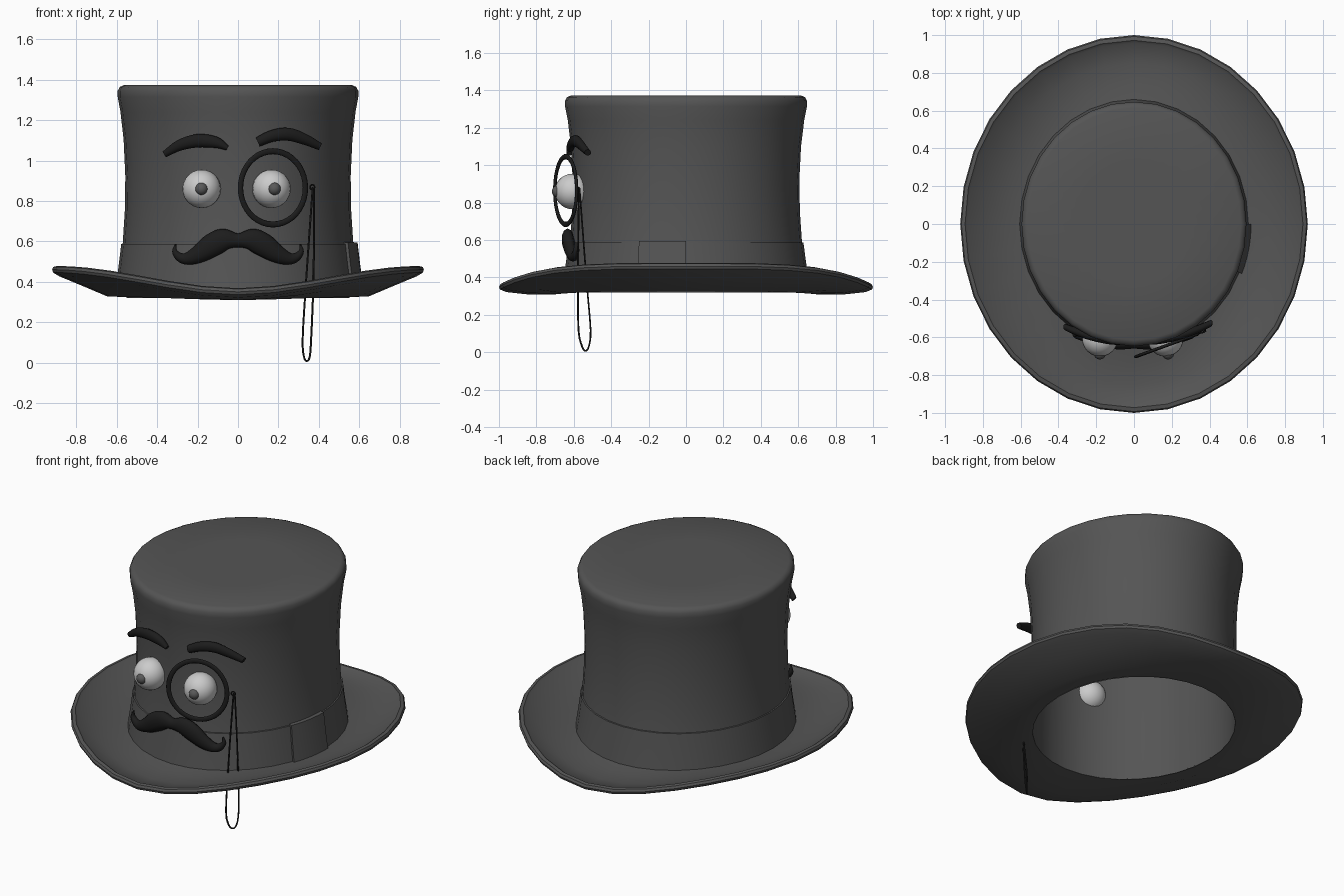
import bpy, bmesh
from math import sin, cos, pi, radians, sqrt
from mathutils import Vector

if "Cube" in bpy.data.objects:
    bpy.data.objects.remove(bpy.data.objects["Cube"])

N = 32          # sides around the hat
XS = 0.92       # hat is an oval: narrower in x than in y


def material(name, v):
    m = bpy.data.materials.new(name)
    m.diffuse_color = (v, v, v, 1)
    m.use_nodes = True
    m.node_tree.nodes["Principled BSDF"].inputs["Base Color"].default_value = m.diffuse_color
    return m


FELT = material("felt", 0.09)
BLACK = material("black", 0.012)
WHITE = material("eye_white", 0.8)
DARK = material("pupil_grey", 0.1)


def finish(name, verts, faces, mat, angle=40):
    me = bpy.data.meshes.new(name)
    me.from_pydata(verts, [], faces)
    bm = bmesh.new()
    bm.from_mesh(me)
    bmesh.ops.recalc_face_normals(bm, faces=bm.faces)
    bm.to_mesh(me)
    bm.free()
    ob = bpy.data.objects.new(name, me)
    bpy.context.collection.objects.link(ob)
    style(ob, name, mat, angle)
    return ob


def style(ob, name, mat, angle=40):
    ob.name = name
    ob.data.materials.clear()
    ob.data.materials.append(mat)
    bpy.ops.object.select_all(action='DESELECT')
    ob.select_set(True)
    bpy.context.view_layer.objects.active = ob
    bpy.ops.object.shade_smooth_by_angle(angle=radians(angle))


def lift(a):
    # brim curls up at the sides
    t = abs(cos(a))
    return 0.11 * t * t * (3 - 2 * t)


def grid_faces(rows, cols, close_rows, close_cols):
    return [(i * cols + j, i * cols + (j + 1) % cols,
             (i + 1) % rows * cols + (j + 1) % cols, (i + 1) % rows * cols + j)
            for i in range(rows if close_rows else rows - 1)
            for j in range(cols if close_cols else cols - 1)]


def oval_loft(name, profile, mat, closed=False, arc=None, caps=()):
    # profile entries: radius, height, share of the brim lift
    if arc:
        angs = [radians(arc[0] + (arc[1] - arc[0]) * i / 6) for i in range(7)]
    else:
        angs = [2 * pi * i / N for i in range(N)]
    n, k = len(profile), len(angs)
    verts = [(XS * r * cos(a), r * sin(a), z + w * lift(a))
             for r, z, w in profile for a in angs]
    faces = grid_faces(n, k, closed, arc is None)
    for c in caps:
        faces.append([c * k + j for j in range(k)])
    if arc:
        faces += [[i * k for i in range(n)], [i * k + k - 1 for i in range(n)]]
    return finish(name, verts, faces, mat)


def smooth_path(pts, steps=4, closed=False):
    # Catmull-Rom through the given points
    p = [Vector(q) for q in pts]
    p = [p[-1]] + p + p[:2] if closed else [2 * p[0] - p[1]] + p + [2 * p[-1] - p[-2]]
    out = []
    for a, b, c, d in zip(p, p[1:], p[2:], p[3:]):
        for s in range(steps):
            t = s / steps
            out.append(0.5 * (2 * b + (c - a) * t + (2 * a - 5 * b + 4 * c - d) * t * t
                              + (3 * b - a - 3 * c + d) * t ** 3))
    return out if closed else out + [p[-2]]


def hair(name, pts, y0, bend, depth, sides=10):
    # tapered tuft; points are x, z, half width, bent round the crown
    path = smooth_path(pts)
    big = max(q.z for q in path)
    verts = []
    for i, q in enumerate(path):
        d = path[min(i + 1, len(path) - 1)] - path[max(i - 1, 0)]
        length = sqrt(d.x ** 2 + d.y ** 2)
        nx, nz = -d.y / length, d.x / length
        for j in range(sides):
            a = 2 * pi * j / sides
            w = q.z * cos(a)
            y = y0 + bend * q.x ** 2 + depth * sqrt(max(q.z, 0) / big) * sin(a)
            verts.append((q.x + nx * w, y, q.y + nz * w))
    n = len(path)
    faces = grid_faces(n, sides, False, True)
    faces += [list(range(sides)), list(range((n - 1) * sides, n * sides))]
    return finish(name, verts, faces, BLACK, 60)


# Crown: outer wall with rounded top, plus the hollow inside
oval_loft("crown", [(0.655, .36, 0), (.638, .45, 0), (.62, .59, 0), (.609, .75, 0),
                    (.606, .92, 0), (.615, 1.1, 0), (.632, 1.24, 0), (.647, 1.315, 0),
                    (.647, 1.345, 0), (.636, 1.364, 0), (.615, 1.373, 0), (.3, 1.366, 0)],
          FELT, caps=(11,))
oval_loft("crown_lining", [(.60, .32, 0), (.602, .45, 0), (.6, .6, 0), (.594, .92, 0),
                           (.605, 1.1, 0), (.625, 1.3, 0), (.615, 1.35, 0)],
          FELT, caps=(6,))

# Brim: shallow dish with a rolled lip
oval_loft("brim", [(.60, .32, .05), (.70, .31, .15), (.85, .31, .68), (.96, .322, .95),
                   (.995, .336, 1), (1.0, .35, 1), (.993, .364, 1), (.972, .368, 1),
                   (.958, .357, 1), (.85, .345, .65), (.74, .352, .25), (.645, .37, .05)],
          FELT)

# Ribbon band and its flat overlap on the right side
oval_loft("band", [(.617, .588, 0), (.628, .586, 0), (.642, .48, 0), (.66, .365, 0)], FELT)
oval_loft("band_overlap", [(.62, .596, 0), (.643, .594, 0), (.658, .48, 0), (.675, .37, 0),
                           (.645, .37, 0)], FELT, closed=True, arc=(-23, 0))

# Eyes and pupils
for side, x, px in (("left", -.18, -.181), ("right", .166, .18)):
    for part, cx, cy, r, mat in (("eye", x, -.607, .095, WHITE),
                                 ("pupil", px, -.685, .032, DARK)):
        bpy.ops.mesh.primitive_uv_sphere_add(segments=24, ring_count=14, radius=r,
                                             location=(cx, cy, .86))
        style(bpy.context.object, part + "_" + side, mat)

# Eyebrows
hair("eyebrow_left", [(-.365, 1.03, .016), (-.29, 1.075, .027), (-.2, 1.098, .033),
                      (-.11, 1.09, .028), (-.052, 1.062, .012)], -.625, .6, .024)
hair("eyebrow_right", [(.098, 1.092, .024), (.17, 1.122, .029), (.25, 1.13, .032),
                       (.33, 1.105, .027), (.408, 1.068, .018)], -.625, .6, .024)

# Moustache, mirrored from one half
half = [(.07, .608, .055), (.13, .58, .058), (.19, .54, .046), (.25, .515, .031),
        (.29, .523, .022), (.313, .552, .013), (.308, .587, .003)]
hair("moustache", [(-x, z, w) for x, z, w in reversed(half)] + [(0, .605, .034)] + half,
     -.635, .5, .034)

# Monocle: flattened ring turned to follow the crown
bpy.ops.mesh.primitive_torus_add(major_segments=40, minor_segments=8, major_radius=.171,
                                 minor_radius=.014, location=(.173, -.643, .865),
                                 rotation=(pi / 2, 0, radians(20)))
ring = bpy.context.object
ring.scale = (1, 1.06, .6)
style(ring, "monocle_ring", BLACK, 60)
bpy.ops.mesh.primitive_torus_add(major_segments=16, minor_segments=6, major_radius=.012,
                                 minor_radius=.004, location=(.368, -.572, .868),
                                 rotation=(pi / 2, 0, radians(20)))
style(bpy.context.object, "cord_eyelet", BLACK, 60)

# Hanging cord loop
cord = smooth_path([(.37, -.572, .87), (.352, -.576, .62), (.334, -.577, .36), (.32, -.575, .12),
                    (.326, -.555, .03), (.341, -.537, .008), (.355, -.52, .03), (.362, -.51, .12),
                    (.372, -.53, .36), (.376, -.55, .62), (.376, -.568, .86)], 3)
cu = bpy.data.curves.new("monocle_cord", 'CURVE')
cu.dimensions = '3D'
cu.bevel_depth = .005
cu.bevel_resolution = 1
sp = cu.splines.new('POLY')
sp.points.add(len(cord) - 1)
for p, c in zip(sp.points, cord):
    p.co = (*c, 1)
cu.materials.append(BLACK)
bpy.context.collection.objects.link(bpy.data.objects.new("monocle_cord", cu))
